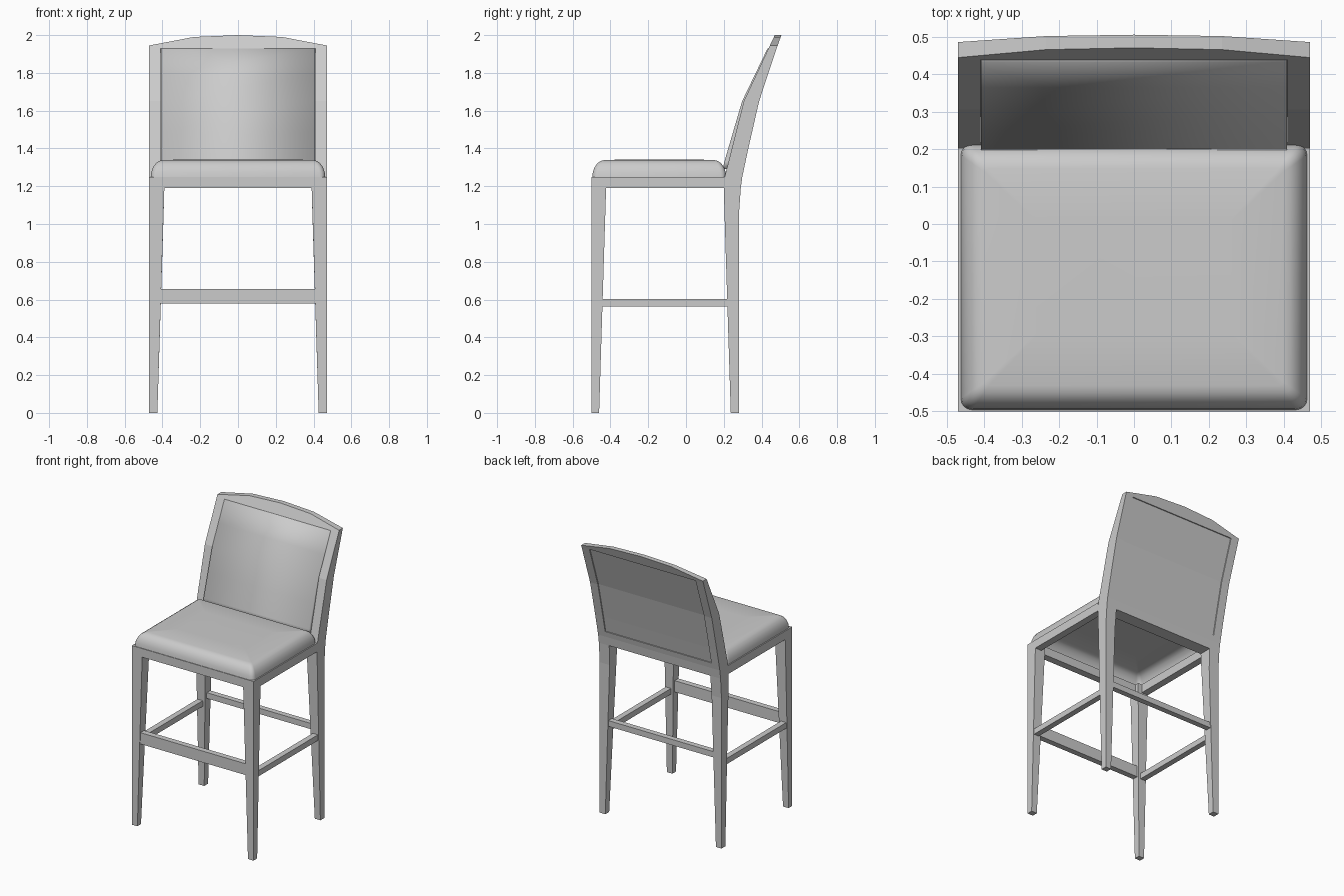
import bpy, bmesh, math

if "Cube" in bpy.data.objects:
    bpy.data.objects.remove(bpy.data.objects["Cube"])


def finish(name, bm, smooth=None):
    bmesh.ops.remove_doubles(bm, verts=bm.verts, dist=1e-5)
    bmesh.ops.recalc_face_normals(bm, faces=bm.faces)
    me = bpy.data.meshes.new(name)
    bm.to_mesh(me)
    bm.free()
    ob = bpy.data.objects.new(name, me)
    bpy.context.collection.objects.link(ob)
    for p in me.polygons:
        p.use_smooth = bool(smooth)
    return ob


def loft(name, rings, cap_start=True, cap_end=True, smooth=False):
    bm = bmesh.new()
    vs = [[bm.verts.new(p) for p in r] for r in rings]
    n = len(rings[0])
    for a, b in zip(vs, vs[1:]):
        for i in range(n):
            j = (i + 1) % n
            bm.faces.new((a[i], a[j], b[j], b[i]))
    if cap_start:
        bm.faces.new(vs[0])
    if cap_end:
        bm.faces.new(vs[-1])
    return finish(name, bm, smooth)


def rect(x0, x1, y0, y1, z):
    return [(x0, y0, z), (x1, y0, z), (x1, y1, z), (x0, y1, z)]


def box(name, x0, x1, y0, y1, z0, z1):
    return loft(name, [rect(x0, x1, y0, y1, z0), rect(x0, x1, y0, y1, z1)])


def interp(pts, z):
    for (z0, v0), (z1, v1) in zip(pts, pts[1:]):
        if z <= z1:
            break
    return v0 + (v1 - v0) * (z - z0) / (z1 - z0)


# Side profile of the leaning back: (z, y) of its front and rear surface
FRONT = [(1.19, 0.20), (1.25, 0.205), (1.65, 0.306), (1.93, 0.437), (2.0, 0.47)]
REAR = [(1.19, 0.29), (1.25, 0.298), (1.40, 0.33), (1.65, 0.387), (1.93, 0.480), (2.0, 0.505)]
PAD = [(1.29, 0.194), (1.33, 0.203), (1.65, 0.297), (1.93, 0.432)]
ARCH = [(0, 2.0), (0.235, 1.99), (0.47, 1.945)]

# Tapered legs
for s, side in ((-1, "left"), (1, "right")):
    loft("front_leg_" + side, [rect(s * a, s * 0.47, -0.5, b, z) for z, a, b in
                               ((0, 0.427, -0.46), (1.19, 0.39, -0.423), (1.25, 0.39, -0.423))])
    loft("rear_leg_" + side, [rect(s * a, s * 0.47, f, r, z) for z, a, f, r in
                              ((0, 0.427, 0.237, 0.28), (1.05, 0.394, 0.204, 0.28),
                               (1.19, 0.39, 0.20, 0.29))])
    # Side rails
    x0, x1 = sorted((s * 0.42, s * 0.47))
    box("side_apron_" + side, x0, x1, -0.423, 0.203, 1.19, 1.25)
    x0, x1 = sorted((s * 0.425, s * 0.465))
    box("side_stretcher_" + side, x0, x1, -0.46, 0.24, 0.563, 0.603)

# Front and rear rails
box("front_apron", -0.39, 0.39, -0.5, -0.45, 1.19, 1.25)
box("front_stretcher", -0.43, 0.43, -0.495, -0.455, 0.578, 0.657)
box("rear_stretcher", -0.43, 0.43, 0.236, 0.275, 0.617, 0.657)

# Back frame: a grid of solid cells with an opening and an arched top
xs = [-0.47, -0.41, -0.235, 0, 0.235, 0.41, 0.47]
zs = [1.19, 1.25, 1.29, 1.40, 1.65, 1.93, None]
bm = bmesh.new()


def pt(i, j, prof):
    z = zs[j] if zs[j] is not None else interp(ARCH, abs(xs[i]))
    return bm.verts.new((xs[i], interp(prof, z), z))


solid = {(i, j) for i in range(6) for j in range(6)
         if not (1 <= i <= 4 and 2 <= j <= 4)}
for i, j in solid:
    corners = [(i, j), (i + 1, j), (i + 1, j + 1), (i, j + 1)]
    for prof in (FRONT, REAR):
        bm.faces.new([pt(a, b, prof) for a, b in corners])
    for k, d in enumerate(((0, -1), (1, 0), (0, 1), (-1, 0))):
        if (i + d[0], j + d[1]) not in solid:
            a, b = corners[k], corners[(k + 1) % 4]
            bm.faces.new([pt(*a, FRONT), pt(*b, FRONT), pt(*b, REAR), pt(*a, REAR)])
finish("back_frame", bm)

# Padded front of the back, and the plain panel behind it
loft("back_pad", [rect(-0.408, 0.408, interp(PAD, z), interp(FRONT, max(z, 1.29)) + 0.015, z)
                  for z in (1.29, 1.33, 1.49, 1.65, 1.79, 1.93)], smooth=True)
loft("rear_panel", [rect(-0.41, 0.41, interp(REAR, z) - 0.02, interp(REAR, z) - 0.007, z)
                    for z in (1.29, 1.40, 1.65, 1.93)])


# Seat cushion: rounded shell, open underneath
def rounded(inset, z):
    r = max(0.03 - inset * 0.3, 0.004)
    hx, y0, y1 = 0.462 - inset, -0.496 + inset, 0.213 - inset
    out = []
    for cx, cy, a0 in ((hx - r, y1 - r, 0), (-hx + r, y1 - r, 90),
                       (-hx + r, y0 + r, 180), (hx - r, y0 + r, 270)):
        for k in range(5):
            a = math.radians(a0 + k * 22.5)
            out.append((cx + r * math.cos(a), cy + r * math.sin(a), z))
    return out


loft("seat_cushion", [rounded(i, z) for i, z in
                      ((0, 1.25), (0.003, 1.275), (0.012, 1.30), (0.027, 1.322),
                       (0.045, 1.334), (0.065, 1.339), (0.20, 1.342))],
     cap_start=False, smooth=True)
